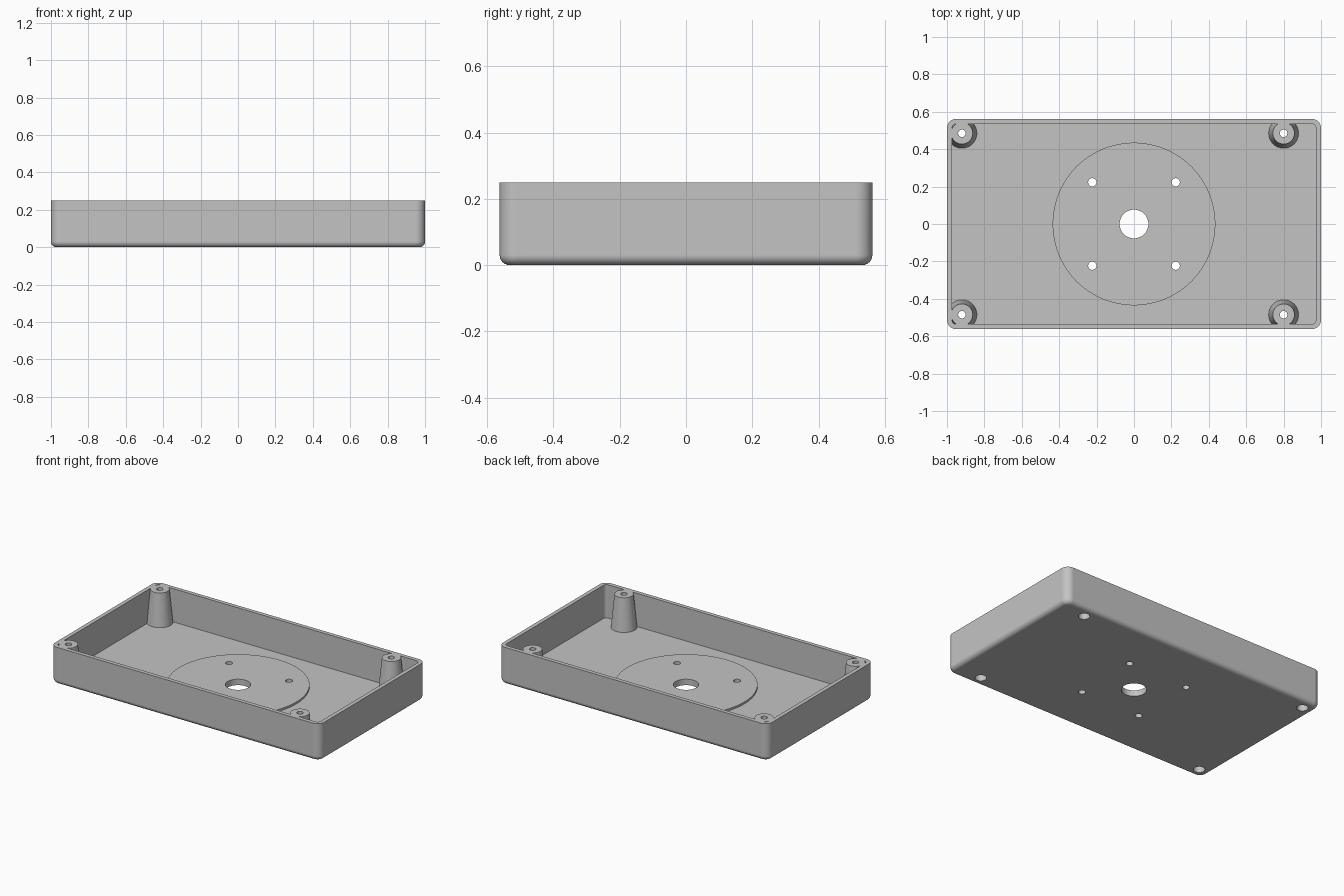
import bpy
import bmesh
import math

if "Cube" in bpy.data.objects:
    bpy.data.objects.remove(bpy.data.objects["Cube"], do_unlink=True)

HALF_X, HALF_Y, HEIGHT = 1.0, 0.5625, 0.25
WALL, FLOOR = 0.027, 0.027
CORNER, FILLET = 0.05, 0.03
DISC_TOP, DISC_RADIUS = 0.04, 0.435
BOSSES = [(x, y) for x in (-0.92, 0.80) for y in (-0.485, 0.485)]

grey = bpy.data.materials.new("light grey plastic")
grey.use_nodes = True
colour = (0.55, 0.55, 0.55, 1)
grey.diffuse_color = colour
grey.node_tree.nodes["Principled BSDF"].inputs["Base Color"].default_value = colour


def rounded_rect(hx, hy, r, steps=8):
    """Outline of a rectangle with rounded corners."""
    points = []
    for quarter, (sx, sy) in enumerate([(1, 1), (-1, 1), (-1, -1), (1, -1)]):
        for i in range(steps + 1):
            a = (quarter + i / steps) * math.pi / 2
            points.append((sx * (hx - r) + r * math.cos(a),
                           sy * (hy - r) + r * math.sin(a)))
    return points


def circle(x, y, r, steps):
    turn = 2 * math.pi / steps
    return [(x + r * math.cos(i * turn), y + r * math.sin(i * turn)) for i in range(steps)]


def loft(name, layers):
    """Closed solid through outlines given as (points, z), bottom to top."""
    bm = bmesh.new()
    rings = [[bm.verts.new((x, y, z)) for x, y in pts] for pts, z in layers]
    bm.faces.new(rings[0][::-1])
    bm.faces.new(rings[-1])
    for low, high in zip(rings, rings[1:]):
        for i in range(len(low)):
            j = (i + 1) % len(low)
            bm.faces.new((low[i], low[j], high[j], high[i]))
    mesh = bpy.data.meshes.new(name)
    bm.to_mesh(mesh)
    bm.free()
    mesh.materials.append(grey)
    obj = bpy.data.objects.new(name, mesh)
    bpy.context.collection.objects.link(obj)
    return obj


def cylinder(name, x, y, r, z0, z1, steps=32, top_r=None):
    return loft(name, [(circle(x, y, r, steps), z0),
                       (circle(x, y, top_r or r, steps), z1)])


def subtract(target, cutter):
    """Cut one solid from another and discard the cutter."""
    cutter.hide_render = True
    mod = target.modifiers.new("cut", 'BOOLEAN')
    mod.operation, mod.solver, mod.object = 'DIFFERENCE', 'EXACT', cutter
    bpy.context.view_layer.update()
    graph = bpy.context.evaluated_depsgraph_get()
    result = bpy.data.meshes.new_from_object(target.evaluated_get(graph))
    target.modifiers.clear()
    target.data = result
    bpy.data.objects.remove(cutter, do_unlink=True)


# Outer block with rounded corners and a filleted bottom edge
layers = []
for i in range(7):
    a = i / 6 * math.pi / 2
    inset = FILLET * (1 - math.sin(a))
    outline = rounded_rect(HALF_X - inset, HALF_Y - inset, CORNER - inset)
    layers.append((outline, FILLET * (1 - math.cos(a))))
layers.append((rounded_rect(HALF_X, HALF_Y, CORNER), HEIGHT))
tray = loft("enclosure_tray", layers)

# Cavity, leaving the raised disc and the tapered screw bosses standing
inner = rounded_rect(HALF_X - WALL, HALF_Y - WALL, CORNER - WALL)
cavity = loft("cavity_cutter", [(inner, FLOOR), (inner, HEIGHT + 0.05)])
subtract(cavity, cylinder("raised_disc", 0, 0, DISC_RADIUS, 0, DISC_TOP, 96))
taper = (0.08 - 0.058) / (HEIGHT - FLOOR)
for x, y in BOSSES:
    subtract(cavity, cylinder("screw_boss", x, y, 0.08 + taper * FLOOR, 0, HEIGHT + 0.1,
                              48, 0.058 - taper * 0.1))
subtract(tray, cavity)

# Central opening and the four mounting holes around it
subtract(tray, cylinder("centre_hole", 0, 0, 0.077, -0.1, 0.1, 48))
for x in (-0.223, 0.223):
    for y in (-0.223, 0.223):
        subtract(tray, cylinder("mounting_hole", x, y, 0.022, -0.1, 0.1))

# Screw holes through the bosses, with wider head pockets from below
for x, y in BOSSES:
    subtract(tray, cylinder("screw_hole", x, y, 0.02, -0.1, HEIGHT + 0.1))
    subtract(tray, cylinder("head_pocket", x, y, 0.035, -0.1, 0.12))

# Smooth curved surfaces, crisp edges, flat large faces
bpy.ops.object.select_all(action='DESELECT')
tray.select_set(True)
bpy.context.view_layer.objects.active = tray
bpy.ops.object.shade_smooth_by_angle(angle=math.radians(30))
normals = tray.modifiers.new("flat_face_normals", 'WEIGHTED_NORMAL')
normals.keep_sharp = True
